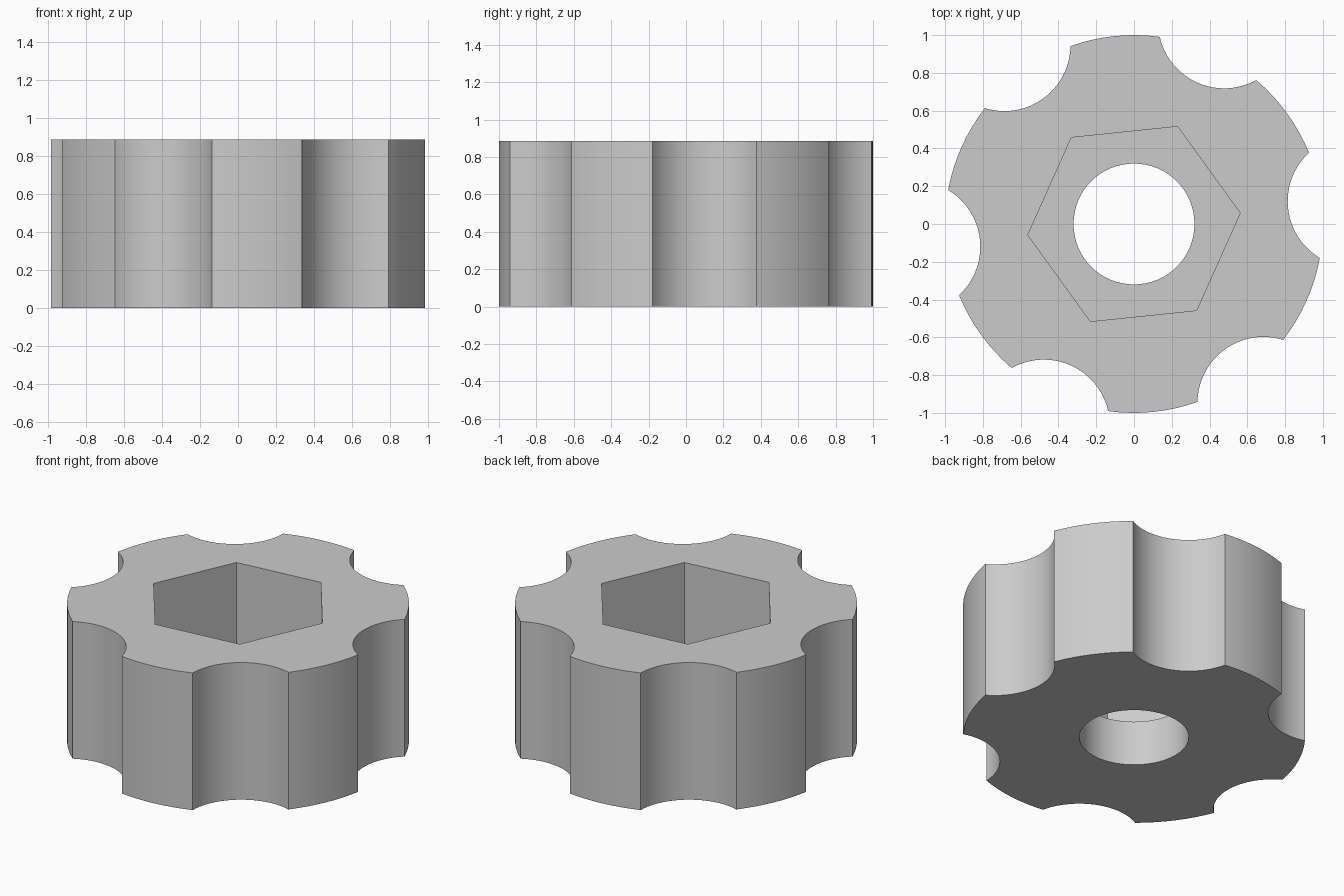
import bpy
import bmesh
from math import acos, atan2, cos, pi, radians, sin

cube = bpy.data.objects.get("Cube")
if cube:
    bpy.data.objects.remove(cube, do_unlink=True)

HEIGHT, FLOOR = 0.885, 0.29
RADIUS, BORE, HEX = 1.0, 0.32, 0.565
NOTCH_DIST, NOTCH_R = 1.17, 0.35
TURN = radians(5.9)
SIXTH = pi / 3


def arc(cx, cy, r, start, end, steps):
    """Points along an arc, leaving out the last one."""
    return [(cx + r * cos(start + (end - start) * i / steps),
             cy + r * sin(start + (end - start) * i / steps)) for i in range(steps)]


def scalloped_outline():
    # half angle of a notch seen from the knob centre, and from its own centre
    half = acos((RADIUS**2 + NOTCH_DIST**2 - NOTCH_R**2) / (2 * RADIUS * NOTCH_DIST))
    sweep = atan2(RADIUS * sin(half), NOTCH_DIST - RADIUS * cos(half))
    points = []
    for k in range(6):
        a = TURN + k * SIXTH
        points += arc(NOTCH_DIST * cos(a), NOTCH_DIST * sin(a), NOTCH_R,
                      a + pi + sweep, a + pi - sweep, 24)
        points += arc(0, 0, RADIUS, a + half, a + SIXTH - half, 8)
    return points


bm = bmesh.new()


def ring(points, z):
    verts = [bm.verts.new((x, y, z)) for x, y in points]
    edges = [bm.edges.new((v, verts[i - 1])) for i, v in enumerate(verts)]
    return verts, edges


def wall(low, high):
    a, b = low[0], high[0]
    for i in range(len(a)):
        bm.faces.new((a[i - 1], a[i], b[i], b[i - 1]))


def flat_ring(outer, inner):
    bmesh.ops.triangle_fill(bm, edges=outer[1] + inner[1], use_beauty=True)


# Profiles: scalloped grip, hexagonal socket, round through hole
grip = scalloped_outline()
socket = arc(0, 0, HEX, TURN, TURN + 2 * pi, 6)
bore = arc(0, 0, BORE, 0, 2 * pi, 64)

grip_low, grip_high = ring(grip, 0), ring(grip, HEIGHT)
socket_low, socket_high = ring(socket, FLOOR), ring(socket, HEIGHT)
bore_low, bore_high = ring(bore, 0), ring(bore, FLOOR)

# Walls, then the top, socket floor and underside
for low, high in ((grip_low, grip_high), (socket_low, socket_high), (bore_low, bore_high)):
    wall(low, high)
flat_ring(grip_high, socket_high)
flat_ring(socket_low, bore_high)
flat_ring(grip_low, bore_low)
bmesh.ops.recalc_face_normals(bm, faces=bm.faces)
bmesh.ops.dissolve_limit(bm, angle_limit=radians(0.1), verts=[], edges=bm.edges)

mesh = bpy.data.meshes.new("scalloped_knob")
bm.to_mesh(mesh)
bm.free()
knob = bpy.data.objects.new("scalloped_knob", mesh)
bpy.context.collection.objects.link(knob)

# Plain grey
GREY = (0.6, 0.6, 0.6, 1)
grey = bpy.data.materials.new("light_grey")
grey.use_nodes = True
grey.diffuse_color = GREY
grey.node_tree.nodes["Principled BSDF"].inputs["Base Color"].default_value = GREY
mesh.materials.append(grey)

bpy.ops.object.select_all(action="DESELECT")
knob.select_set(True)
bpy.context.view_layer.objects.active = knob
bpy.ops.object.shade_smooth_by_angle(angle=radians(30))
